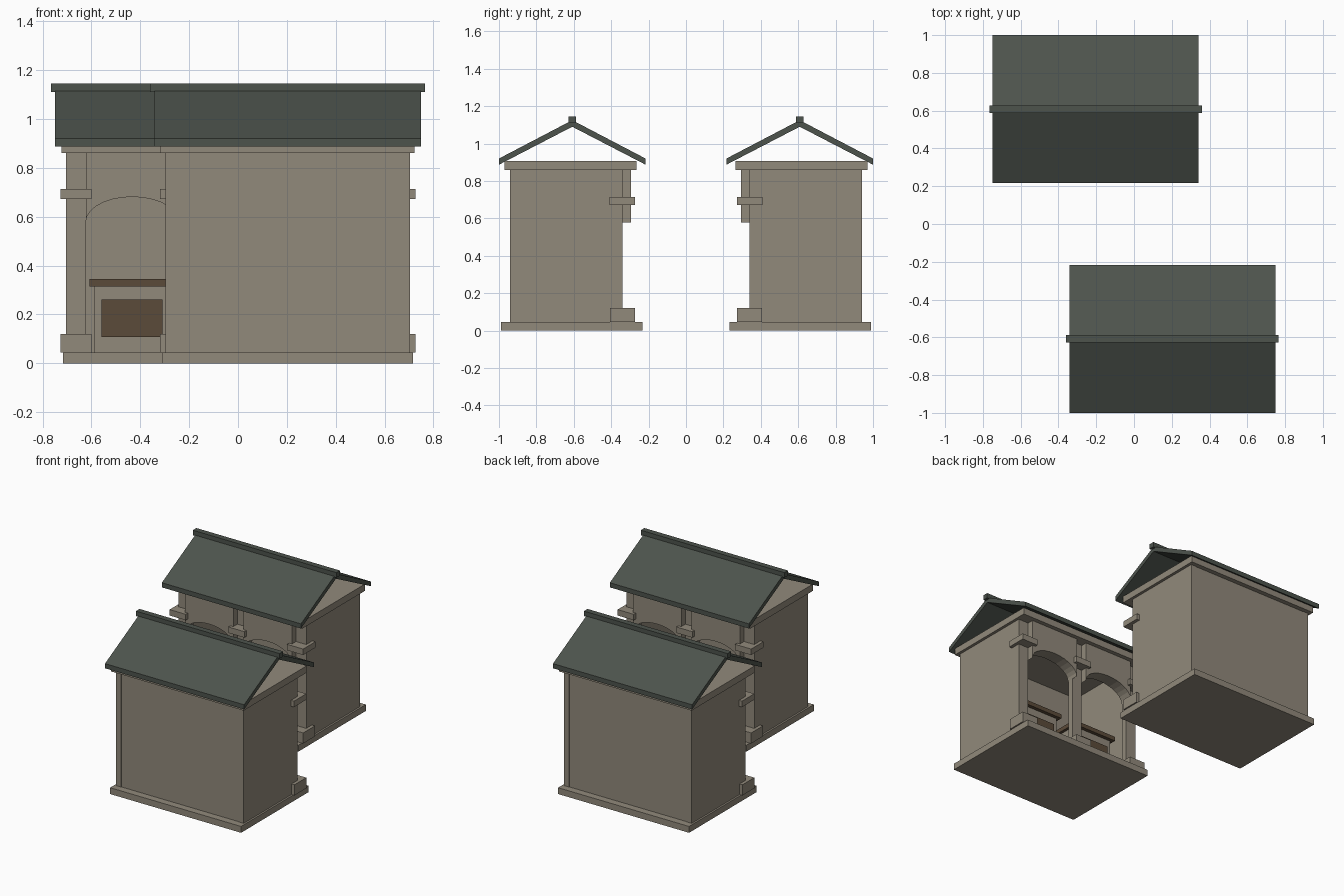
import bpy, bmesh, math
from mathutils import Matrix, Vector

if "Cube" in bpy.data.objects:
    bpy.data.objects.remove(bpy.data.objects["Cube"])


def material(name, rgb):
    m = bpy.data.materials.new(name)
    m.diffuse_color = (*rgb, 1)
    m.use_nodes = True
    m.node_tree.nodes["Principled BSDF"].inputs["Base Color"].default_value = m.diffuse_color
    return m


STONE = material("warm_stone", (0.285, 0.252, 0.198))
SLATE = material("dark_slate", (0.074, 0.087, 0.073))
WOOD = material("brown_wood", (0.105, 0.070, 0.041))

CX = -0.203  # centre of the rear pavilion in x


def prism(name, mat, points, axis, a, b, frame):
    """Extrude a 2D profile along x or y from a to b."""
    bm = bmesh.new()
    place = (lambda p, t: (t, p[0], p[1])) if axis == 'x' else (lambda p, t: (p[0], t, p[1]))
    face = bm.faces.new([bm.verts.new(place(p, a)) for p in points])
    ext = bmesh.ops.extrude_face_region(bm, geom=[face])
    move = Vector(place((0, 0), b - a))
    bmesh.ops.translate(bm, vec=move, verts=[v for v in ext['geom'] if isinstance(v, bmesh.types.BMVert)])
    bmesh.ops.recalc_face_normals(bm, faces=bm.faces)
    bm.transform(frame)
    me = bpy.data.meshes.new(name)
    bm.to_mesh(me)
    bm.free()
    me.materials.append(mat)
    ob = bpy.data.objects.new(name, me)
    bpy.context.collection.objects.link(ob)
    return ob


def box(name, mat, x0, x1, y0, y1, z0, z1, frame):
    return prism(name, mat, [(x0, z0), (x1, z0), (x1, z1), (x0, z1)], 'y', y0, y1, frame)


def pavilion(tag, frame):
    def B(name, mat, *dims):
        return box(f"{tag}_{name}", mat, *dims, frame)

    # base slab, cornice slab and three walls
    B("base", STONE, -0.513, 0.513, 0.232, 0.988, 0, 0.045)
    B("cornice", STONE, -0.52, 0.52, 0.265, 0.97, 0.86, 0.908)
    B("back_wall", STONE, -0.46, 0.46, 0.90, 0.937, 0.045, 0.86)
    for side, s in (("left", -1), ("right", 1)):
        B(f"{side}_wall", STONE, *sorted((s * 0.46, s * 0.50)), 0.34, 0.94, 0.045, 0.86)

    # piers with plinths and capitals
    for i, x in enumerate((-0.46, 0, 0.46)):
        B(f"pier_{i}", STONE, x - 0.04, x + 0.04, 0.34, 0.38, 0.045, 0.86)
        B(f"pier_plinth_{i}", STONE, x - 0.063, x + 0.063, 0.272, 0.405, 0.045, 0.12)
        B(f"pier_capital_{i}", STONE, x - 0.063, x + 0.063, 0.272, 0.41, 0.672, 0.714)

    # two arches, each with a counter behind
    for i, x in enumerate((-0.23, 0.23)):
        arc = [(x - 0.19 * math.cos(math.pi * k / 14), 0.578 + 0.103 * math.sin(math.pi * k / 14))
               for k in range(15)]
        prism(f"{tag}_arch_{i}", STONE, arc + [(x + 0.19, 0.86), (x - 0.19, 0.86)],
              'y', 0.295, 0.385, frame)
        B(f"counter_body_{i}", STONE, x - 0.155, x + 0.155, 0.46, 0.62, 0.045, 0.315)
        B(f"counter_panel_{i}", WOOD, x - 0.125, x + 0.125, 0.452, 0.462, 0.107, 0.26)
        B(f"counter_top_{i}", WOOD, x - 0.175, x + 0.175, 0.435, 0.645, 0.315, 0.345)

    # open gable roof: two slopes and a ridge beam
    for name, s in (("front", -1), ("back", 1)):
        e, r = 0.608 + s * 0.392, 0.608
        prism(f"{tag}_{name}_roof_slope", SLATE,
              [(e, 0.887), (r, 1.09), (r, 1.125), (e, 0.92)], 'x', -0.545, 0.545, frame)
    B("ridge_beam", SLATE, -0.563, 0.563, 0.588, 0.628, 1.11, 1.145)


# two identical pavilions facing each other, turned half round the centre
rear = Matrix.Translation((CX, 0, 0))
pavilion("rear", rear)
pavilion("front", Matrix.Rotation(math.pi, 4, 'Z') @ rear)
